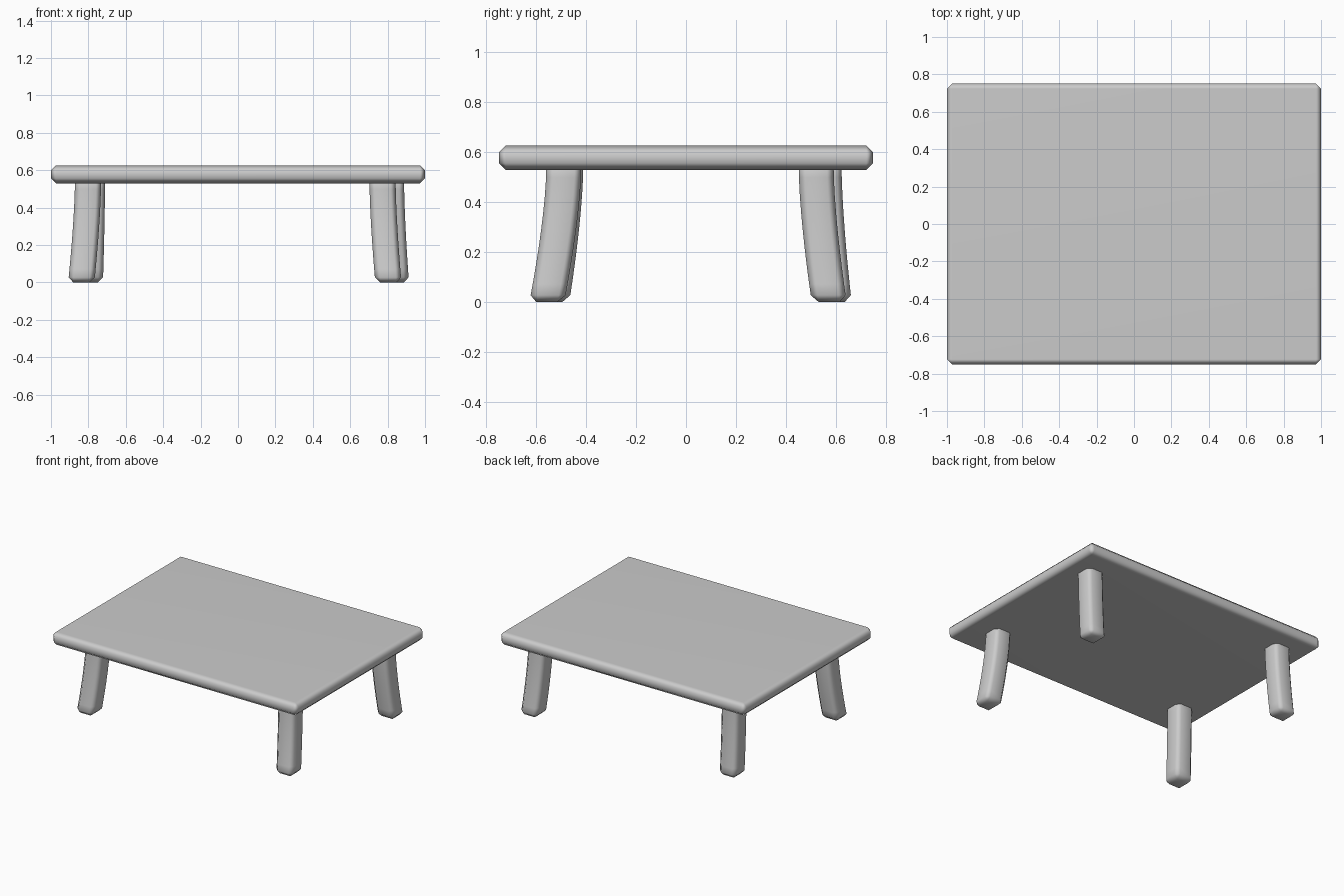
import bpy, bmesh

if "Cube" in bpy.data.objects:
    bpy.data.objects.remove(bpy.data.objects["Cube"])

BEVEL = 0.027


def finish(name, bm):
    """Turn a bmesh into a chamfered, softly shaded object."""
    bmesh.ops.recalc_face_normals(bm, faces=bm.faces)
    mesh = bpy.data.meshes.new(name)
    bm.to_mesh(mesh)
    bm.free()
    obj = bpy.data.objects.new(name, mesh)
    bpy.context.collection.objects.link(obj)
    mesh.shade_smooth()
    bevel = obj.modifiers.new("Chamfer", 'BEVEL')
    bevel.width = BEVEL
    bevel.segments = 1
    bevel.limit_method = 'ANGLE'
    bevel.angle_limit = 0.7
    obj.modifiers.new("Shading", 'WEIGHTED_NORMAL')
    return obj


def make_slab(name, size, z):
    bm = bmesh.new()
    bmesh.ops.create_cube(bm, size=1)
    for v in bm.verts:
        v.co.x *= size[0]
        v.co.y *= size[1]
        v.co.z = v.co.z * size[2] + z
    return finish(name, bm)


def make_leg(name, top, foot, width=0.14, z_top=0.57, z_under=0.53, rings=8):
    """Square leg that starts upright and curves outward to the foot."""
    bm = bmesh.new()
    h = width / 2
    previous = None
    for i in range(rings + 1):
        z = z_top * (1 - i / rings)
        f = max(0.0, (z_under - z) / z_under) ** 1.5
        cx = top[0] + (foot[0] - top[0]) * f
        cy = top[1] + (foot[1] - top[1]) * f
        ring = [bm.verts.new((cx + sx * h, cy + sy * h, z))
                for sx, sy in ((-1, -1), (1, -1), (1, 1), (-1, 1))]
        if previous:
            for k in range(4):
                n = (k + 1) % 4
                bm.faces.new((previous[k], previous[n], ring[n], ring[k]))
        else:
            bm.faces.new(ring)
        previous = ring
    bm.faces.new(previous)
    return finish(name, bm)


# Table top
make_slab("table_top", (2.0, 1.5, 0.097), 0.5775)

# Four legs, each with its own slight lean: centre under the top, centre at the floor
legs = {
    "front_right_leg": ((0.773, -0.490), (0.804, -0.558)),
    "back_right_leg": ((0.818, 0.522), (0.844, 0.574)),
    "front_left_leg": ((-0.802, -0.482), (-0.838, -0.538)),
    "back_left_leg": ((-0.781, 0.554), (-0.792, 0.594)),
}
for leg_name, (top_xy, foot_xy) in legs.items():
    make_leg(leg_name, top_xy, foot_xy)
